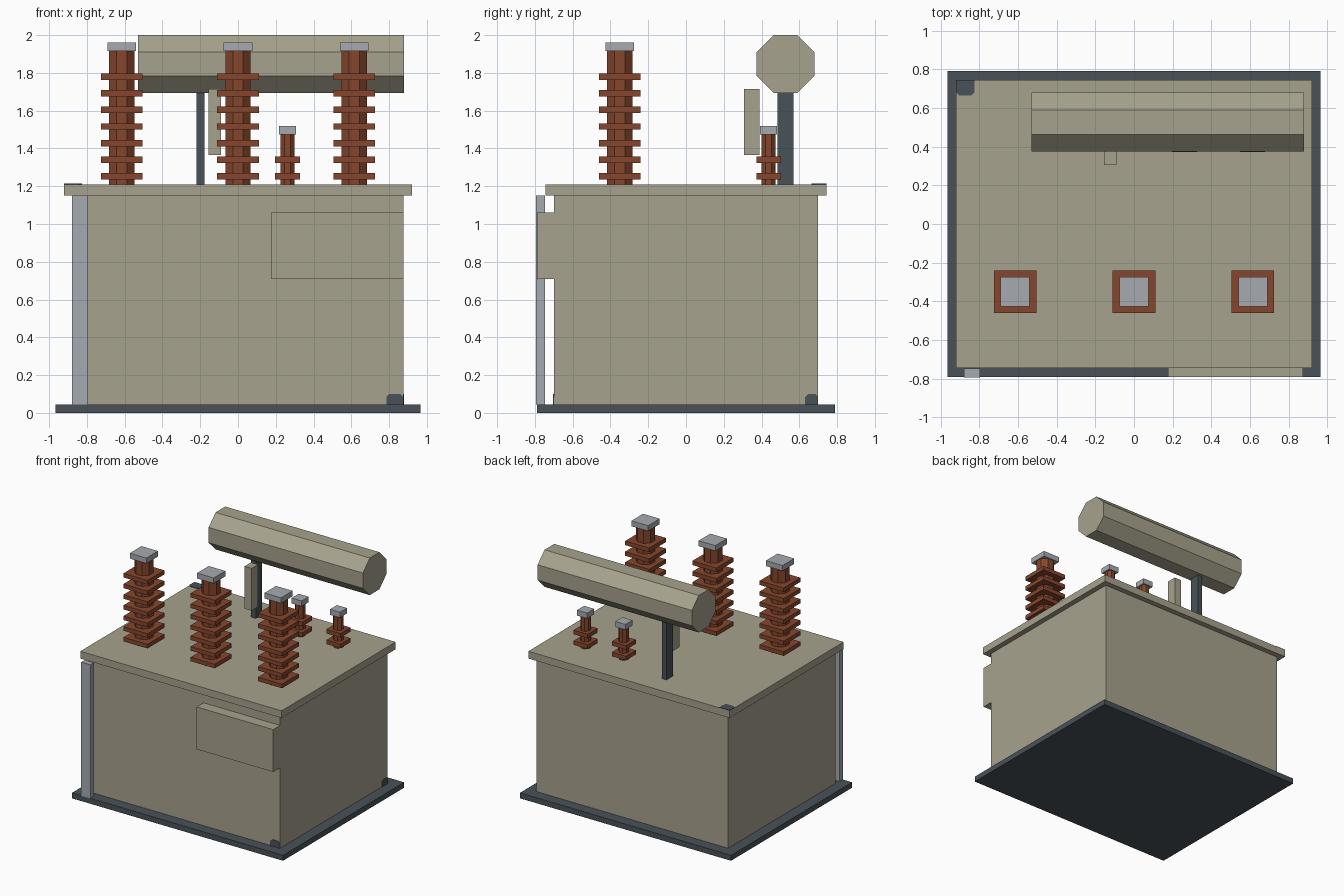
import bpy
import bmesh
import math
from mathutils import Matrix

cube = bpy.data.objects.get("Cube")
if cube:
    bpy.data.objects.remove(cube, do_unlink=True)


def make_material(name, rgb):
    mat = bpy.data.materials.new(name)
    mat.use_nodes = True
    mat.diffuse_color = (*rgb, 1)
    mat.node_tree.nodes["Principled BSDF"].inputs["Base Color"].default_value = (*rgb, 1)
    return mat


BEIGE = make_material("beige paint", (0.39, 0.365, 0.27))
SLATE = make_material("dark slate steel", (0.065, 0.085, 0.098))
BROWN = make_material("brown porcelain", (0.24, 0.062, 0.027))
GREY = make_material("light grey metal", (0.38, 0.405, 0.435))


def add_box(bm, x, y, z, index=0):
    """Add a box from (low, high) ranges."""
    size = [r[1] - r[0] for r in (x, y, z)]
    mid = [(r[1] + r[0]) / 2 for r in (x, y, z)]
    made = bmesh.ops.create_cube(bm, size=1, matrix=Matrix.Translation(mid) @ Matrix.Diagonal((*size, 1)))
    for face in {f for v in made["verts"] for f in v.link_faces}:
        face.material_index = index


def add_octagon(bm, apothem, depth, matrix):
    """Add an eight-sided prism with flat sides facing the axes."""
    radius = apothem / math.cos(math.pi / 8)
    bmesh.ops.create_cone(bm, cap_ends=True, segments=8, radius1=radius, radius2=radius, depth=depth,
                          matrix=matrix @ Matrix.Rotation(math.pi / 8, 4, "Z"))


def finish(name, bm, *materials):
    mesh = bpy.data.meshes.new(name)
    bm.to_mesh(mesh)
    bm.free()
    for mat in materials:
        mesh.materials.append(mat)
    obj = bpy.data.objects.new(name, mesh)
    bpy.context.collection.objects.link(obj)
    return obj


def box(name, x, y, z, mat):
    bm = bmesh.new()
    add_box(bm, x, y, z)
    return finish(name, bm, mat)


def around(centre, half):
    return (centre - half, centre + half)


LID = 1.21

# Tank body, lid and base
box("base_plate", around(0, 0.965), around(0, 0.79), (0, 0.045), SLATE)
box("tank", around(0, 0.875), around(0, 0.7), (0.045, 1.15), BEIGE)
box("lid", around(0, 0.92), around(0, 0.745), (1.15, LID), BEIGE)

# Front control cabinet and cable duct
box("control_cabinet", (0.175, 0.875), (-0.79, -0.7), (0.71, 1.06), BEIGE)
box("cable_duct", (-0.878, -0.795), (-0.793, -0.747), (0.045, 1.15), GREY)

# Oil drum with its post and the small relay box
bm = bmesh.new()
add_octagon(bm, 0.153, 1.41, Matrix.Translation((0.175, 0.527, 1.847)) @ Matrix.Rotation(math.pi / 2, 4, "Y"))
finish("oil_drum", bm, BEIGE)
box("drum_post", (-0.22, -0.177), (0.485, 0.568), (LID, 1.71), SLATE)
box("relay_box", (-0.155, -0.09), (0.306, 0.39), (1.365, 1.715), BEIGE)


# Ribbed insulators: octagonal core, square sheds, square cap
def insulator(name, x, y, core, shed, cap, count, top):
    bm = bmesh.new()
    core_top = top - 0.045
    add_octagon(bm, core, core_top - LID, Matrix.Translation((x, y, (core_top + LID) / 2)))
    for i in range(count):
        add_box(bm, around(x, shed), around(y, shed), around(1.252 + i * 0.088, 0.017))
    add_box(bm, around(x, cap), around(y, cap), (core_top, top), 1)
    finish(name, bm, BROWN, GREY)


for side, x in (("right", -0.615), ("middle", 0), ("left", 0.615)):
    insulator(side + "_tall_insulator", x, -0.35, 0.067, 0.11, 0.076, 7, 1.96)
for side, x in (("inner", 0.262), ("outer", 0.612)):
    insulator(side + "_short_insulator", x, 0.437, 0.037, 0.065, 0.046, 2, 1.52)


# Thin earthing lugs with clipped corners
def lug(name, width, height, matrix):
    bm = bmesh.new()
    w, c = width / 2, 0.017
    outline = [(-w, 0), (w, 0), (w, height - c), (w - c, height), (c - w, height), (-w, height - c)]
    face = bm.faces.new([bm.verts.new((u, v, 0)) for u, v in outline])
    made = bmesh.ops.extrude_face_region(bm, geom=[face])
    verts = [g for g in made["geom"] if isinstance(g, bmesh.types.BMVert)]
    bmesh.ops.translate(bm, verts=verts, vec=(0, 0, 0.004))
    bmesh.ops.recalc_face_normals(bm, faces=bm.faces)
    bm.transform(matrix)
    finish(name, bm, SLATE)


upright = Matrix.Rotation(math.pi / 2, 4, "X")
quarter = Matrix.Rotation(math.pi / 2, 4, "Z")
lug("front_lug", 0.09, 0.055, Matrix.Translation((0.83, -0.7, 0.045)) @ upright)
lug("side_lug", 0.07, 0.055, Matrix.Translation((0.875, 0.665, 0.045)) @ quarter @ upright)
lug("lid_lug", 0.095, 0.08, Matrix.Translation((-0.8725, 0.745, LID)) @ quarter @ quarter)
